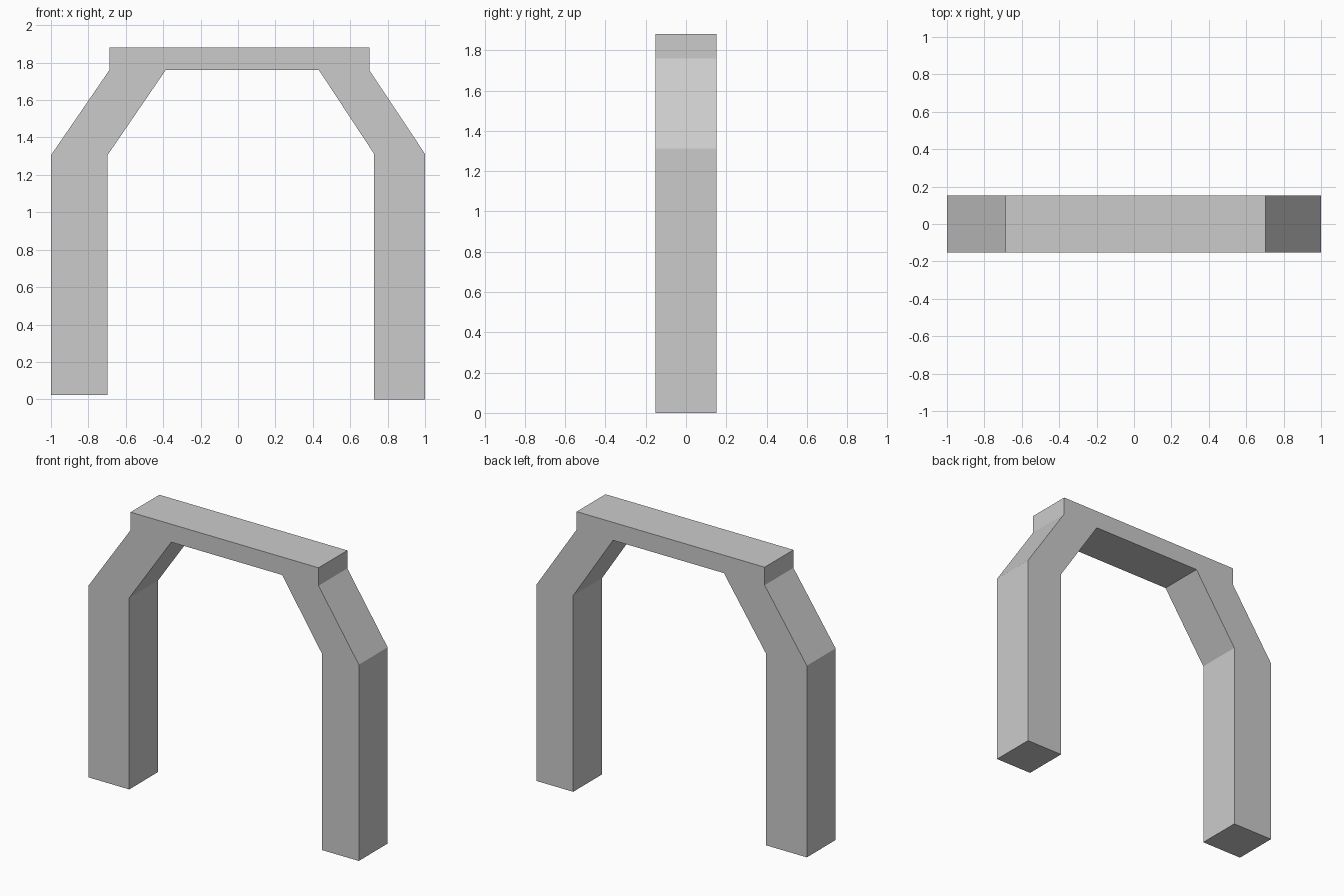
import bpy
import bmesh
from mathutils import Vector

if "Cube" in bpy.data.objects:
    bpy.data.objects.remove(bpy.data.objects["Cube"])

HALF_DEPTH = 0.152

# Front outline of the arch: outer side left to right, then inner side back
outer = [(-1, 0.024), (-1, 1.305), (-0.688, 1.76), (-0.688, 1.88),
         (0.702, 1.88), (0.702, 1.76), (1, 1.312), (1, 0)]
inner = [(0.728, 0), (0.728, 1.312), (0.433, 1.76),
         (-0.387, 1.76), (-0.698, 1.305), (-0.698, 0.024)]


def extrude_profile(name, points, half_depth):
    bm = bmesh.new()
    face = bm.faces.new([bm.verts.new((x, -half_depth, z)) for x, z in points])
    result = bmesh.ops.extrude_face_region(bm, geom=[face], use_keep_orig=True)
    verts = [v for v in result["geom"] if isinstance(v, bmesh.types.BMVert)]
    bmesh.ops.translate(bm, verts=verts, vec=Vector((0, 2 * half_depth, 0)))
    bmesh.ops.recalc_face_normals(bm, faces=bm.faces[:])
    mesh = bpy.data.meshes.new(name)
    bm.to_mesh(mesh)
    bm.free()
    obj = bpy.data.objects.new(name, mesh)
    bpy.context.collection.objects.link(obj)
    return obj


# Archway: two legs, slanted shoulders and a top beam in one solid
extrude_profile("archway", outer + inner, HALF_DEPTH)
